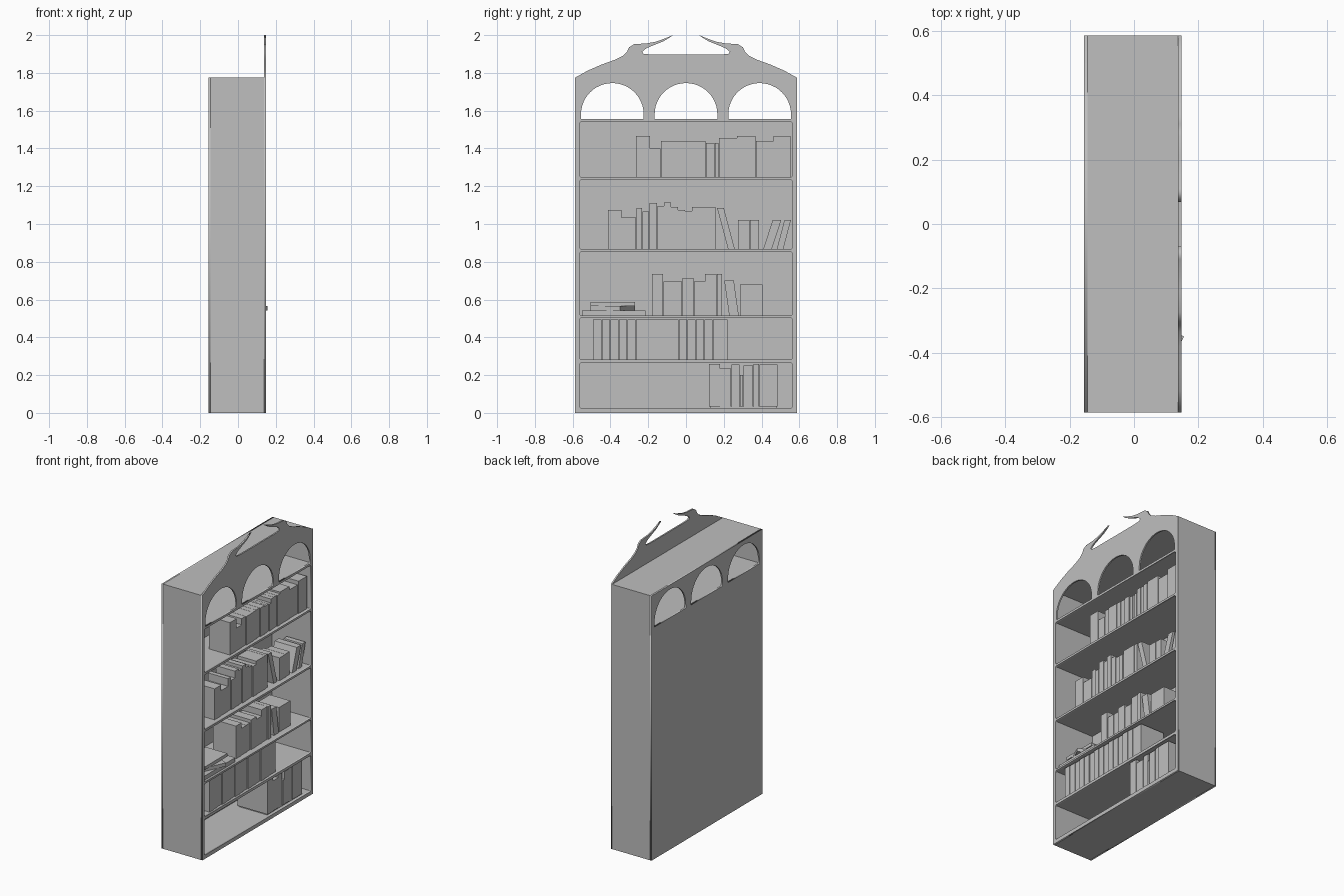
import bpy, bmesh, math
from mathutils import Matrix, Vector

if "Cube" in bpy.data.objects:
    bpy.data.objects.remove(bpy.data.objects["Cube"])

grey = bpy.data.materials.new("plain_grey")
grey.diffuse_color = (0.52, 0.52, 0.52, 1)
grey.use_nodes = True
grey.node_tree.nodes["Principled BSDF"].inputs["Base Color"].default_value = grey.diffuse_color


def finish(name, mesh):
    mesh.materials.clear()
    mesh.materials.append(grey)
    ob = bpy.data.objects.new(name, mesh)
    bpy.context.collection.objects.link(ob)
    return ob


def add_box(bm, x0, x1, y0, y1, z0, z1, lean=0.0):
    """Box; lean shifts the top edge sideways."""
    vs = bmesh.ops.create_cube(bm, size=1)["verts"]
    for v in vs:
        top = v.co.z > 0
        v.co = Vector((x1 if v.co.x > 0 else x0,
                       (y1 if v.co.y > 0 else y0) + (lean if top else 0),
                       z1 if top else z0))
    return vs


def box_object(name, *dims):
    bm = bmesh.new()
    add_box(bm, *dims)
    mesh = bpy.data.meshes.new(name)
    bm.to_mesh(mesh)
    bm.free()
    return finish(name, mesh)


def plate(name, loops, x0, x1):
    """Flat panel in the y-z plane; loops after the first are holes."""
    cu = bpy.data.curves.new(name + "_outline", 'CURVE')
    cu.dimensions = '2D'
    cu.fill_mode = 'BOTH'
    cu.extrude = (x1 - x0) / 2
    for pts in loops:
        sp = cu.splines.new('POLY')
        sp.points.add(len(pts) - 1)
        for p, (y, z) in zip(sp.points, pts):
            p.co = (y, z, 0, 1)
        sp.use_cyclic_u = True
    tmp = bpy.data.objects.new(name + "_tmp", cu)
    bpy.context.collection.objects.link(tmp)
    bpy.context.view_layer.update()
    dg = bpy.context.evaluated_depsgraph_get()
    mesh = bpy.data.meshes.new_from_object(tmp.evaluated_get(dg))
    bpy.data.objects.remove(tmp)
    mesh.transform(Matrix(((0, 0, 1, (x0 + x1) / 2), (1, 0, 0, 0),
                           (0, 1, 0, 0), (0, 0, 0, 1))))
    return finish(name, mesh)


def arch(cy):
    r, base, spring = 0.166, 1.555, 1.58
    pts = [(cy - r, base), (cy + r, base)]
    for i in range(25):
        a = math.pi * i / 24
        pts.append((cy + r * math.cos(a), spring + r * math.sin(a)))
    return pts


def opening(z0, z1, w=0.565, c=0.008):
    return [(-w + c, z0), (w - c, z0), (w, z0 + c), (w, z1 - c),
            (w - c, z1), (-w + c, z1), (-w, z1 - c), (-w, z0 + c)]


W, H = 0.587, 1.775
arches = [arch(y) for y in (-0.39, 0, 0.39)]
bays = [(0.025, 0.265), (0.283, 0.503), (0.515, 0.853),
        (0.867, 1.234), (1.248, 1.54)]

# front frame with scrolled crest
crest = [(.587, 1.775), (.52, 1.812), (.45, 1.843), (.38, 1.868), (.335, 1.89),
         (.312, 1.912), (.302, 1.935), (.275, 1.952), (.21, 1.956), (.16, 1.965),
         (.11, 1.983), (.068, 2.0), (.085, 1.988), (.12, 1.967), (.17, 1.947),
         (.21, 1.93), (.232, 1.912), (.225, 1.9), (.17, 1.897)]
outline = [(-W, 0), (W, 0)] + crest + [(-y, z) for y, z in reversed(crest)]
plate("front_frame", [outline] + arches + [opening(*b) for b in bays],
      0.137, 0.147)

# back panel, pierced by the same arches
plate("back_panel", [[(-W, 0), (W, 0), (W, H), (-W, H)]] + arches,
      -0.155, -0.145)

# carcass
for side, s in (("left", -1), ("right", 1)):
    a, b = sorted((s * 0.565, s * W))
    box_object("side_" + side, -0.145, 0.137, a, b, 0, H)
box_object("top_board", -0.145, 0.137, -0.565, 0.565, 1.755, H)
levels = [0.0] + [b[1] for b in bays]
tops = [b[0] for b in bays] + [1.555]
for i, (z0, z1) in enumerate(zip(levels, tops)):
    box_object("shelf_%d" % i, -0.145, 0.137, -0.565, 0.565, z0, z1)


def book_row(name, x0, x1, z0, books):
    """books: (left y, right y, top z[, lean])"""
    bm = bmesh.new()
    for i, (ya, yb, zt, *lean) in enumerate(books):
        back = x0 + 0.012 * ((i * 5) % 3)
        add_box(bm, back, x1 - 0.003 * (i % 3), ya + .0008, yb - .0008,
                z0, zt, *lean)
    mesh = bpy.data.meshes.new(name)
    bm.to_mesh(mesh)
    bm.free()
    return finish(name, mesh)


def run(start, widths_tops):
    """Upright books standing side by side."""
    out, y = [], start
    for w, t in widths_tops:
        out.append((y, y + w, t))
        y += w
    return out


# top row of books
book_row("books_top", -0.03, 0.125, 1.248, run(-0.265, [
    (.074, 1.465), (.058, 1.40), (.043, 1.44), (.074, 1.44), (.037, 1.44),
    (.037, 1.44), (.047, 1.44), (.027, 1.43), (.021, 1.43), (.021, 1.43),
    (.032, 1.455), (.032, 1.455), (.032, 1.455), (.1, 1.465), (.093, 1.44),
    (.09, 1.465)]))

# second row, with leaning books
book_row("books_upper", -0.05, 0.115, 0.867, run(-0.413, [
    (.072, 1.075), (.077, 1.035), (.032, 1.085), (.037, 1.065), (.042, 1.11),
    (.037, 1.095), (.037, 1.115), (.037, 1.09), (.037, 1.075), (.037, 1.07),
    (.1, 1.09), (.025, 1.09)])
    + run(0.275, [(.063, 1.02), (.05, 1.02)])
    + [(.222, .259, 1.085, -.058), (.408, .455, 1.02, .05),
       (.48, .516, 1.02, .04)])

# middle row
book_row("books_middle", -0.06, 0.11, 0.515, run(-0.18, [
    (.06, .735), (.056, .695), (.044, .695), (.061, .715), (.06, .695),
    (.061, .735), (.03, .735)])
    + [(.228, .28, .70, -.026), (.285, .407, .68)])

# lower rows
book_row("books_lower", -0.06, 0.133, 0.283,
         run(-0.492, [(.0453, .495)] * 14 + [(.077, .495)]))
book_row("books_bottom", -0.09, 0.134, 0.033, run(0.122, [
    (.058, .26), (.06, .235), (.045, .255), (.018, .20), (.053, .25),
    (.032, .26), (.097, .255)]))
box_object("book_plinth", -0.08, 0.125, 0.13, 0.48, 0.025, 0.033)

# stack of lying books, the middle one turned
box_object("stack_bottom_book", -0.07, 0.13, -0.55, -0.215, 0.515, 0.543)
mid = box_object("stack_turned_book", -0.095, 0.095, -0.0855, 0.0855,
                 0.543, 0.566)
mid.location = (0.033, -0.387, 0)
mid.rotation_euler.z = -math.radians(25)
box_object("stack_top_book", -0.05, 0.11, -0.505, -0.27, 0.566, 0.587)
